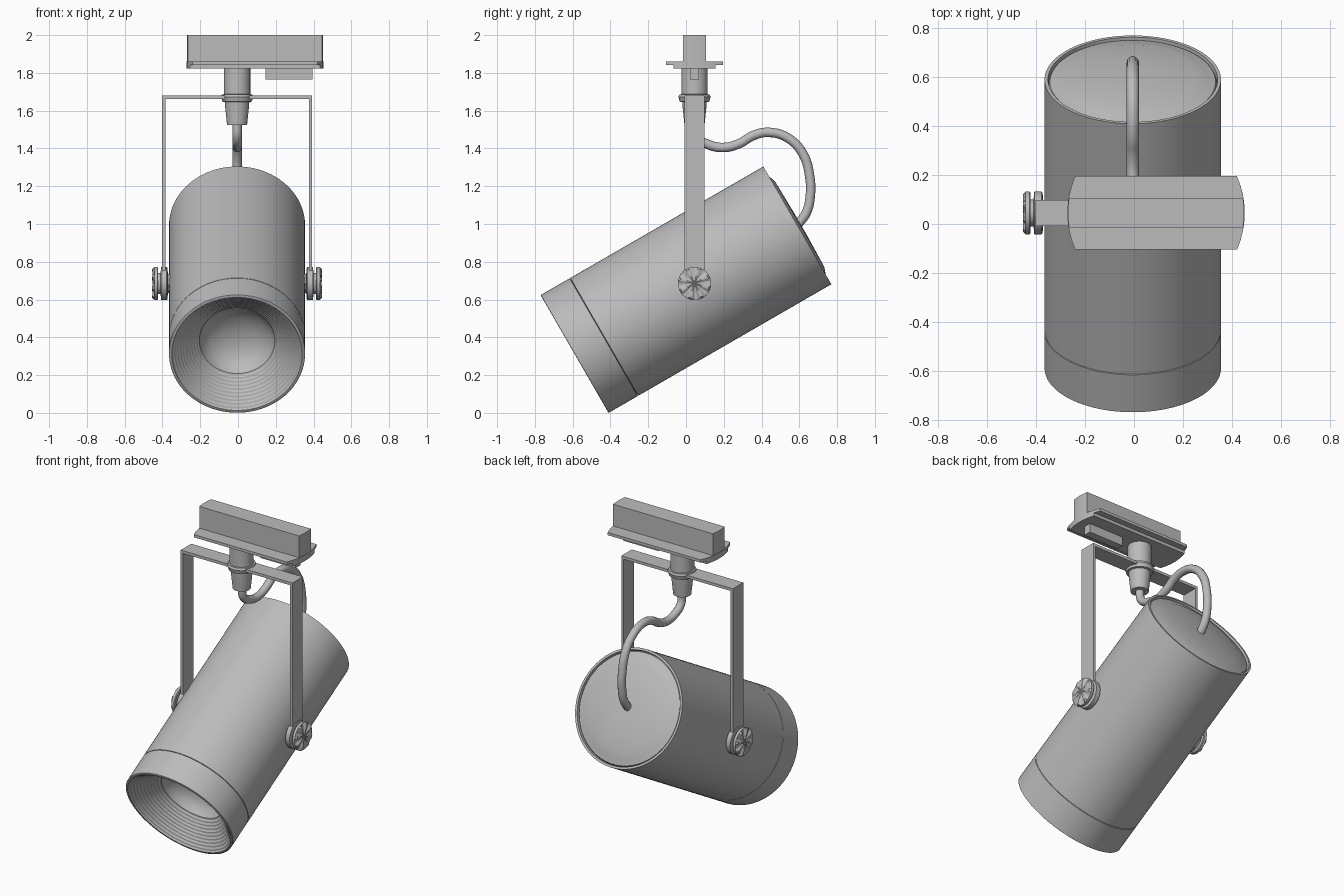
import bpy, bmesh, math
from mathutils import Matrix, Vector

cube = bpy.data.objects.get("Cube")
if cube:
    bpy.data.objects.remove(cube, do_unlink=True)

CX = -0.005          # centre plane of the lamp
STEM_Y = 0.045       # depth of the stem and yoke
R = 0.36             # barrel radius
LENGTH = 1.362       # barrel length

# One grey for the whole lamp
GREY = bpy.data.materials.new("light grey metal")
GREY.use_nodes = True
GREY.diffuse_color = (0.5, 0.5, 0.5, 1)
GREY.node_tree.nodes["Principled BSDF"].inputs["Base Color"].default_value = (0.5, 0.5, 0.5, 1)


def finish(name, bm, matrix=Matrix()):
    bmesh.ops.remove_doubles(bm, verts=bm.verts, dist=1e-5)
    bmesh.ops.recalc_face_normals(bm, faces=bm.faces)
    bm.transform(matrix)
    mesh = bpy.data.meshes.new(name)
    bm.to_mesh(mesh)
    bm.free()
    mesh.materials.append(GREY)
    ob = bpy.data.objects.new(name, mesh)
    bpy.context.collection.objects.link(ob)
    bpy.ops.object.select_all(action='DESELECT')
    ob.select_set(True)
    bpy.context.view_layer.objects.active = ob
    bpy.ops.object.shade_smooth_by_angle(angle=math.radians(30))


def lathe(name, profile, matrix, steps=64, flute=None):
    """Spin (radius, height) points about z; flute = (ring index, depth)."""
    bm = bmesh.new()
    rings = []
    for i, (r, h) in enumerate(profile):
        ring = []
        for k in range(steps):
            a = math.tau * k / steps
            dip = flute[1] if flute and flute[0] == i and k % 4 < 2 else 0
            ring.append(bm.verts.new((r * math.cos(a), r * math.sin(a), h - dip)))
        rings.append(ring)
    for low, high in zip(rings, rings[1:]):
        for k in range(steps):
            n = (k + 1) % steps
            bm.faces.new((low[k], low[n], high[n], high[k]))
    bmesh.ops.dissolve_degenerate(bm, dist=1e-6, edges=bm.edges)
    finish(name, bm, matrix)


def prism(name, outline, z0, z1):
    """Extrude a plan outline upwards."""
    bm = bmesh.new()
    face = bm.faces.new([bm.verts.new((x, y, z0)) for x, y in outline])
    grown = bmesh.ops.extrude_face_region(bm, geom=[face])["geom"]
    top = [g for g in grown if isinstance(g, bmesh.types.BMVert)]
    bmesh.ops.translate(bm, verts=top, vec=(0, 0, z1 - z0))
    # Close the bottom that the extrusion opened
    edges = [e for e in bm.edges if e.is_boundary]
    if edges:
        bmesh.ops.holes_fill(bm, edges=edges)
    finish(name, bm)


def box(name, low, high):
    outline = [(low[0], low[1]), (high[0], low[1]), (high[0], high[1]), (low[0], high[1])]
    prism(name, outline, low[2], high[2])


def bowed(cx, cy, half_x, half_y, bow, n=10):
    """Plan outline of a bar whose two ends curve outwards."""
    pts = []
    for side in (1, -1):
        for k in range(n + 1):
            y = half_y * side * (2 * k / n - 1)
            pts.append((cx + side * (half_x - bow * y * y), cy + y))
    return pts


# Lamp barrel, tilted thirty degrees; height runs from mouth to back
tilt = Matrix.Translation((CX, -0.59, R * math.cos(math.radians(30)))) @ Matrix.Rotation(math.radians(-60), 4, 'X')
lathe("lamp_body", [(0.343, LENGTH - 0.02), (0.346, LENGTH), (R, LENGTH), (R, 0.182), (0.35, 0.18)], tilt, 96)
lathe("front_ring", [(0.35, 0.18), (R, 0.178), (R, 0.002), (R - 0.004, 0), (0.345, 0)], tilt, 96)
lathe("back_cap", [(0.343, LENGTH - 0.02), (0.338, LENGTH - 0.01), (0.3, LENGTH), (0.26, LENGTH + 0.014),
                   (0.06, LENGTH + 0.018), (0, LENGTH + 0.018)], tilt, 96)

# Stepped baffle and concave reflector inside the mouth
STEPS = 10
baffle = []
for s in range(STEPS):
    r = 0.345 - 0.145 * s / STEPS
    baffle += [(r, 0.14 * s / STEPS), (r - 0.006, 0.14 * (s + 0.7) / STEPS)]
baffle.append((0.2, 0.14))
lathe("stepped_baffle", baffle, tilt, 96)
lathe("reflector", [(0.2, 0.14), (0.185, 0.18), (0.15, 0.22), (0.08, 0.25), (0, 0.26)], tilt)

# Yoke: cross bar and two arms
box("yoke_bar", (CX - 0.395, STEM_Y - 0.053, 1.662), (CX + 0.395, STEM_Y + 0.053, 1.68))
for side, label in ((1, "left"), (-1, "right")):
    xs = sorted((CX + side * 0.38, CX + side * 0.397))
    box(label + "_yoke_arm", (xs[0], STEM_Y - 0.053, 0.66), (xs[1], STEM_Y + 0.053, 1.68))
    # Pivot knob with washer, neck and fluted face
    place = Matrix.Translation((CX, STEM_Y, 0.685)) @ Matrix.Rotation(side * math.pi / 2, 4, 'Y')
    lathe(label + "_knob",
          [(0, 0.345), (0.05, 0.345), (0.05, 0.366), (0.082, 0.368), (0.088, 0.373), (0.088, 0.402),
           (0.055, 0.405), (0.055, 0.418), (0.084, 0.418), (0.088, 0.422), (0.088, 0.438),
           (0.078, 0.449), (0, 0.447)],
          place, 32, flute=(11, 0.012))

# Stem, collar and tapered cable gland
stem = Matrix.Translation((CX, STEM_Y, 0))
lathe("stem", [(0, 1.83), (0.07, 1.83), (0.07, 1.68), (0, 1.68)], stem, 48)
lathe("stem_collar", [(0.06, 1.688), (0.08, 1.686), (0.085, 1.672), (0.078, 1.648), (0.06, 1.645)], stem, 48)
lathe("cable_gland", [(0, 1.66), (0.066, 1.66), (0.063, 1.62), (0.053, 1.523), (0, 1.523)], stem, 48)

# Track adapter: upper block, flange, lower step and locking lever
AX = 0.09
prism("adapter_block", bowed(AX, STEM_Y, 0.36, 0.06, 1.4), 1.85, 2.0)
prism("adapter_flange", bowed(AX, STEM_Y, 0.362, 0.15, 1.4), 1.842, 1.86)
prism("adapter_base", bowed(AX, STEM_Y, 0.362, 0.11, 1.4), 1.822, 1.844)
box("locking_lever", (0.145, STEM_Y - 0.025, 1.765), (0.395, STEM_Y + 0.025, 1.825))

# Cable looping from the gland to the centre of the back cap
path = [(0.045, 1.54), (0.06, 1.46), (0.12, 1.42), (0.2, 1.405), (0.28, 1.425), (0.36, 1.47),
        (0.44, 1.485), (0.54, 1.455), (0.62, 1.37), (0.655, 1.25), (0.658, 1.15), (0.637, 1.06), (0.59, 0.995)]
curve = bpy.data.curves.new("cable", 'CURVE')
curve.dimensions = '3D'
curve.bevel_depth = 0.025
curve.bevel_resolution = 4
curve.resolution_u = 6
curve.use_fill_caps = True
spline = curve.splines.new('BEZIER')
spline.bezier_points.add(len(path) - 1)
for point, (y, z) in zip(spline.bezier_points, path):
    point.co = Vector((CX, y, z))
    point.handle_left_type = point.handle_right_type = 'AUTO'
curve.materials.append(GREY)
cable = bpy.data.objects.new("cable", curve)
bpy.context.collection.objects.link(cable)
